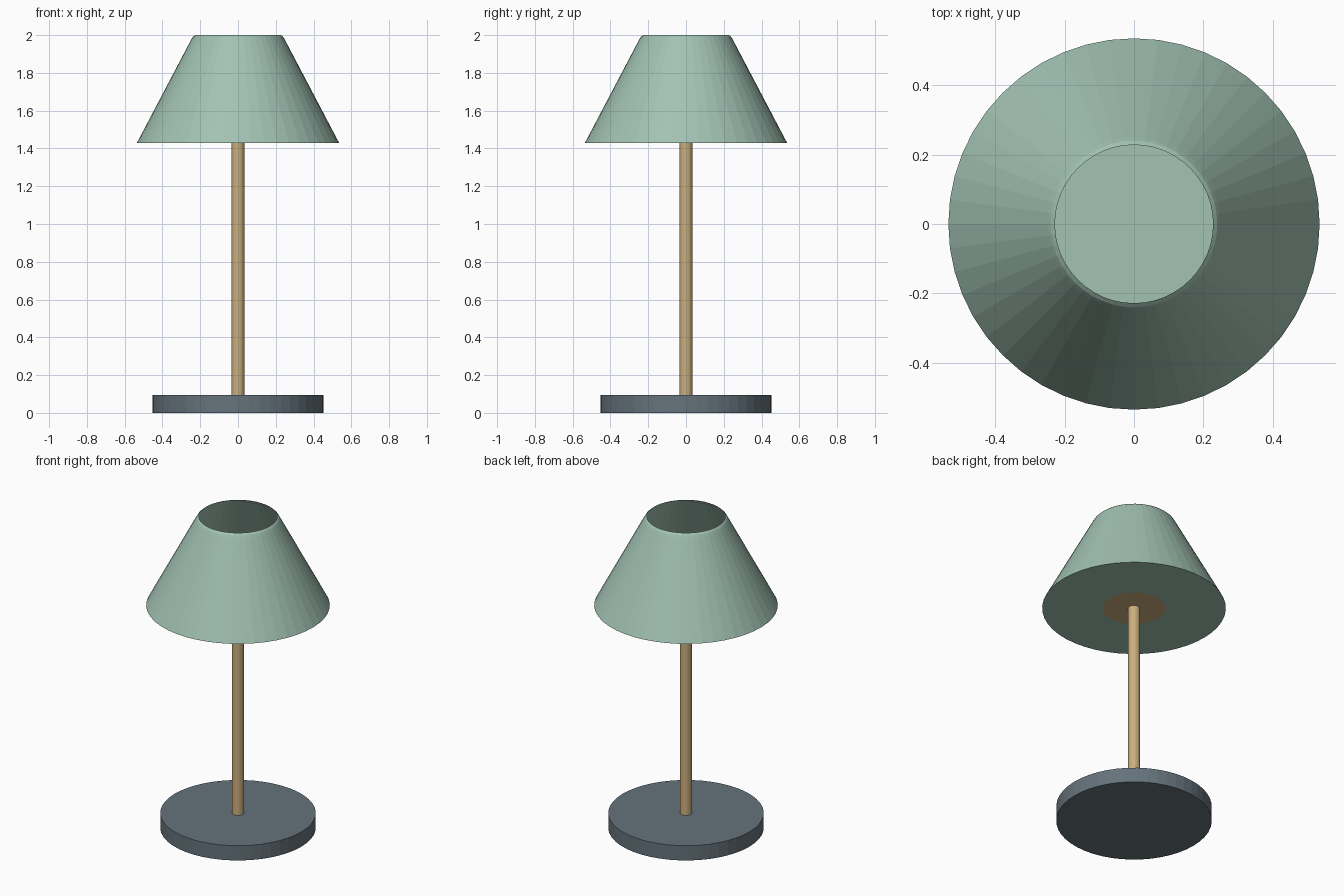
import bpy, bmesh
from math import cos, sin, tau

if "Cube" in bpy.data.objects:
    bpy.data.objects.remove(bpy.data.objects["Cube"])


def material(name, rgb):
    m = bpy.data.materials.new(name)
    m.diffuse_color = (*rgb, 1)
    m.use_nodes = True
    m.node_tree.nodes["Principled BSDF"].inputs["Base Color"].default_value = m.diffuse_color
    return m


def lathe(name, profile, sides, mat, cap_start=True, cap_end=True):
    """Spin (radius, height) points around z, optionally capping the ends."""
    bm = bmesh.new()
    rings = [[bm.verts.new((r * cos(tau * i / sides), r * sin(tau * i / sides), z))
              for i in range(sides)] for r, z in profile]
    for a, b in zip(rings, rings[1:]):
        for i in range(sides):
            j = (i + 1) % sides
            bm.faces.new((a[i], a[j], b[j], b[i]))
    if cap_start:
        bm.faces.new(rings[0][::-1])
    if cap_end:
        bm.faces.new(rings[-1])
    me = bpy.data.meshes.new(name)
    bm.to_mesh(me)
    bm.free()
    me.materials.append(mat)
    ob = bpy.data.objects.new(name, me)
    bpy.context.collection.objects.link(ob)
    return ob


slate = material("slate", (0.13, 0.17, 0.20))
wood = material("wood", (0.60, 0.43, 0.21))
green = material("sage", (0.36, 0.54, 0.45))

# Round foot
lathe("base", [(0.453, 0), (0.453, 0.095)], 48, slate)

# Stem with a flat mounting flange just under the shade
lathe("stem", [(0.035, 0.09), (0.035, 1.428), (0.185, 1.428)], 24, wood,
      cap_end=False)

# Conical shade: closed underneath, open at the top with a turned-in rim
lathe("shade", [(0.535, 1.43), (0.25, 1.972), (0.24, 1.989), (0.228, 2.0)],
      48, green, cap_end=False)
